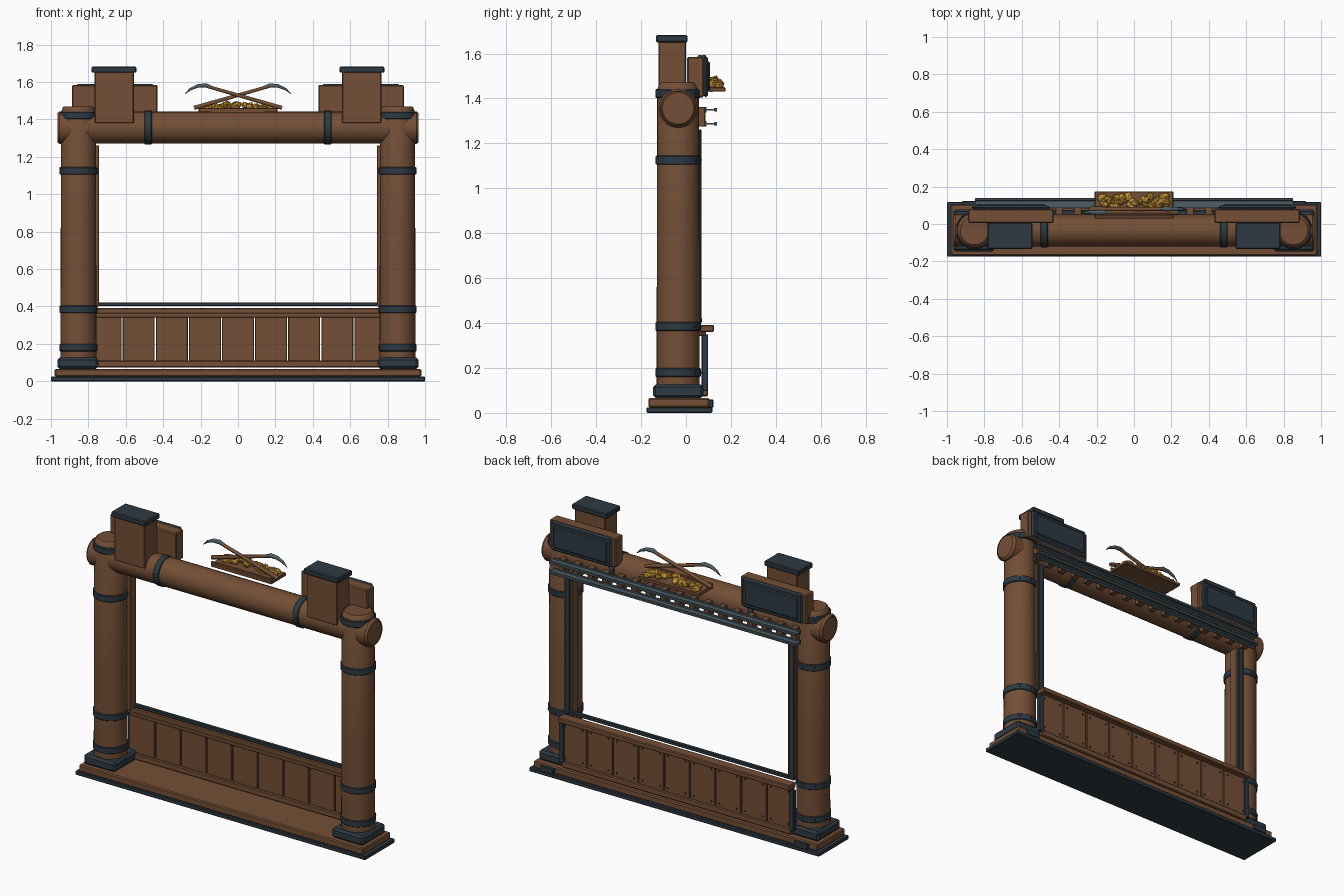
import bpy, bmesh, math, random
from mathutils import Vector, Matrix

if "Cube" in bpy.data.objects:
    bpy.data.objects.remove(bpy.data.objects["Cube"])

random.seed(4)


def material(name, r, g, b):
    m = bpy.data.materials.new(name)
    m.diffuse_color = (r, g, b, 1)
    m.use_nodes = True
    m.node_tree.nodes["Principled BSDF"].inputs["Base Color"].default_value = m.diffuse_color
    return m


WOOD = material("brown wood", 0.175, 0.078, 0.037)
IRON = material("dark iron", 0.027, 0.042, 0.056)
STEEL = material("worn steel", 0.075, 0.11, 0.13)
GOLD = material("gold", 0.55, 0.28, 0.035)


def finish(bm, name, mat, smooth=False):
    bmesh.ops.recalc_face_normals(bm, faces=bm.faces)
    me = bpy.data.meshes.new(name)
    bm.to_mesh(me)
    bm.free()
    me.materials.append(mat)
    ob = bpy.data.objects.new(name, me)
    bpy.context.collection.objects.link(ob)
    if smooth:
        bpy.ops.object.select_all(action='DESELECT')
        ob.select_set(True)
        bpy.context.view_layer.objects.active = ob
        bpy.ops.object.shade_smooth_by_angle(angle=math.radians(35))
    return ob


def box(name, x, y, z, mat, bevel=0.004):
    """Box from (min, max) ranges, with softened edges."""
    bm = bmesh.new()
    bmesh.ops.create_cube(bm, size=1)
    for v in bm.verts:
        v.co = Vector([(a + b) / 2 + c * (b - a) for (a, b), c in zip((x, y, z), v.co)])
    if bevel:
        bmesh.ops.bevel(bm, geom=bm.edges[:], offset=bevel, segments=1, affect='EDGES')
    return finish(bm, name, mat)


def lathe(name, profile, origin, mat, along_x=False, seg=32):
    """Spin (radius, height) points around z, or around x when along_x."""
    bm = bmesh.new()
    rings = []
    for r, h in profile:
        ring = []
        for i in range(seg):
            a = 2 * math.pi * i / seg
            p = Vector((r * math.cos(a), r * math.sin(a), h))
            if along_x:
                p = Vector((h, p.x, p.y))
            ring.append(bm.verts.new(p + Vector(origin)))
        rings.append(ring)
    for a, b in zip(rings, rings[1:]):
        for i in range(seg):
            j = (i + 1) % seg
            bm.faces.new((a[i], a[j], b[j], b[i]))
    bm.faces.new(rings[0])
    bm.faces.new(rings[-1])
    return finish(bm, name, mat, True)


def band(name, r, h, w, origin, along_x=False):
    e = 0.004
    lathe(name, [(r - e, h - w), (r, h - w + e), (r, h + w - e), (r - e, h + w)],
          origin, IRON, along_x)


def studs(name, points, r=0.006):
    bm = bmesh.new()
    for p in points:
        bmesh.ops.create_icosphere(bm, subdivisions=1, radius=r, matrix=Matrix.Translation(p))
    finish(bm, name, IRON, True)


def tube(name, points, radii, depth, mat):
    """Tapered rod following a few points."""
    cu = bpy.data.curves.new(name, 'CURVE')
    cu.dimensions = '3D'
    cu.bevel_depth = depth
    cu.bevel_resolution = 1
    cu.use_fill_caps = True
    sp = cu.splines.new('POLY')
    sp.points.add(len(points) - 1)
    for q, p, r in zip(sp.points, points, radii):
        q.co = (*p, 1)
        q.radius = r
    ob = bpy.data.objects.new(name, cu)
    bpy.context.collection.objects.link(ob)
    cu.materials.append(mat)
    bpy.ops.object.select_all(action='DESELECT')
    ob.select_set(True)
    bpy.context.view_layer.objects.active = ob
    bpy.ops.object.convert(target='MESH')


CX, CY, BZ = 0.853, -0.035, 1.356

# Base
box("base_plate", (-1, 1), (-0.175, 0.118), (0, 0.025), IRON)
box("plinth", (-0.98, 0.98), (-0.168, 0.105), (0.024, 0.066), WOOD, 0.006)

# Main cross beam with its bands
lathe("cross_beam", [(0.070, -0.966), (0.076, -0.960), (0.078, -0.966), (0.086, -0.955),
                     (0.085, 0), (0.086, 0.955), (0.078, 0.966), (0.076, 0.960), (0.070, 0.966)],
      (0, CY, BZ), WOOD, True)

for s, side in ((-1, "left"), (1, "right")):
    def mx(a, b):
        return tuple(sorted((s * a, s * b)))

    # Columns, feet and iron bands
    o = (s * CX, CY, 0)
    lathe(side + "_column", [(0.096, 0.10), (0.095, 0.7), (0.093, 1.44), (0.083, 1.465),
                             (0.076, 1.47)], o, WOOD)
    box(side + "_column_foot", mx(0.747, 0.965), (-0.147, 0.078), (0.066, 0.127), IRON, 0.012)
    for n, h in enumerate((0.18, 0.385, 1.125, 1.422)):
        band(f"{side}_column_band_{n}", 0.101, h, 0.02, o)
        studs(f"{side}_band_studs_{n}",
              [(o[0] + 0.101 * math.cos(a), CY + 0.101 * math.sin(a), h)
               for a in (math.radians(d) for d in (50, 90, 130))], 0.005)
    band(side + "_beam_band", 0.091, s * 0.48, 0.02, (0, CY, BZ), True)

    # Capped posts on top
    box(side + "_top_post", mx(0.557, 0.767), (-0.122, 0), (1.38, 1.655), WOOD)
    box(side + "_top_post_cap", mx(0.543, 0.783), (-0.133, 0.007), (1.65, 1.682), IRON, 0.005)

    # Sign boards at the back
    box(side + "_sign_board", mx(0.43, 0.887), (0.005, 0.08), (1.405, 1.585), WOOD, 0.006)
    box(side + "_sign_frame", mx(0.45, 0.867), (0.078, 0.098), (1.405, 1.59), IRON, 0.010)
    box(side + "_sign_panel", mx(0.475, 0.842), (0.09, 0.106), (1.43, 1.565), IRON, 0.006)

    # Window side frames
    box(side + "_window_jamb", mx(0.743, 0.80), (0.0, 0.058), (0.40, 1.262), WOOD, 0.003)
    box(side + "_window_strip", mx(0.755, 0.79), (0.056, 0.068), (0.40, 1.262), IRON, 0.003)

    # Panel end straps and base clips
    box(side + "_panel_strap", mx(0.775, 0.81), (0.07, 0.098), (0.10, 0.35), IRON, 0.003)
    box(side + "_base_clip", mx(0.83, 0.92), (0.09, 0.122), (0.022, 0.06), IRON, 0.004)

# Window sill, shelf and lower rail
box("window_sill", (-0.76, 0.76), (0.048, 0.072), (0.402, 0.422), IRON, 0.003)
box("shelf", (-0.80, 0.80), (0.06, 0.125), (0.36, 0.392), WOOD, 0.005)
box("upper_panel_rail", (-0.79, 0.79), (0.055, 0.075), (0.342, 0.365), WOOD, 0.003)
box("lower_panel_rail", (-0.79, 0.79), (0.055, 0.098), (0.074, 0.112), WOOD, 0.005)

# Planks with studs
spots = []
for k in range(-4, 5):
    c = 0.177 * k
    box(f"plank_{k + 5}", (c - 0.0855, c + 0.0855), (0.068, 0.09), (0.10, 0.362), WOOD, 0.003)
    spots += [(c + d, 0.091, z) for d in (-0.06, 0.06) for z in (0.135, 0.335)]
studs("plank_studs", spots)

# Small railway track along the back of the beam
for n, z in enumerate((1.287, 1.35)):
    box(f"rail_{n}_foot", (-0.85, 0.85), (0.084, 0.092), (z - 0.012, z + 0.012), STEEL, 0)
    box(f"rail_{n}_web", (-0.85, 0.85), (0.09, 0.128), (z - 0.003, z + 0.003), STEEL, 0)
    box(f"rail_{n}_head", (-0.85, 0.85), (0.124, 0.139), (z - 0.008, z + 0.008), STEEL, 0.003)
for i in range(17):
    c = -0.8 + 0.1 * i
    box(f"rail_tie_{i + 1}", (c - 0.02, c + 0.02), (0.035, 0.086), (1.275, 1.362), WOOD, 0.003)

# Tray holding the gold
box("tray", (-0.21, 0.21), (0.03, 0.175), (1.43, 1.45), WOOD, 0.003)
box("tray_front_lip", (-0.21, 0.21), (0.03, 0.045), (1.445, 1.462), WOOD, 0.003)

# Heap of gold nuggets
bm = bmesh.new()
for i in range(44):
    x = random.uniform(-0.175, 0.175)
    y = random.uniform(0.095, 0.15)
    peak = (1 - abs(x) / 0.2) * (1 - abs(y - 0.125) / 0.06)
    r = random.uniform(0.018, 0.027)
    m = (Matrix.Translation((x, y, 1.452 + 0.035 * max(0, peak)))
         @ Matrix.Rotation(random.uniform(0, 6), 4, (random.random(), random.random(), 1))
         @ Matrix.Diagonal((1.2, 0.95, 0.75, 1)))
    bmesh.ops.create_icosphere(bm, subdivisions=1, radius=r, matrix=m)
finish(bm, "gold_nuggets", GOLD)

# Crossed pickaxes
for s, y, side in ((-1, 0.062, "left"), (1, 0.08, "right")):
    tube(side + "_pick_handle", [(-s * 0.235, y, 1.462), (s * 0.175, y, 1.58)], (1.15, 0.9),
         0.011, WOOD)
    tube(side + "_pick_head",
         [(s * 0.283, y, 1.537), (s * 0.255, y, 1.562), (s * 0.215, y, 1.579),
          (s * 0.17, y, 1.582), (s * 0.125, y, 1.568)], (0.15, 0.7, 1.0, 1.2, 0.5), 0.011, STEEL)
